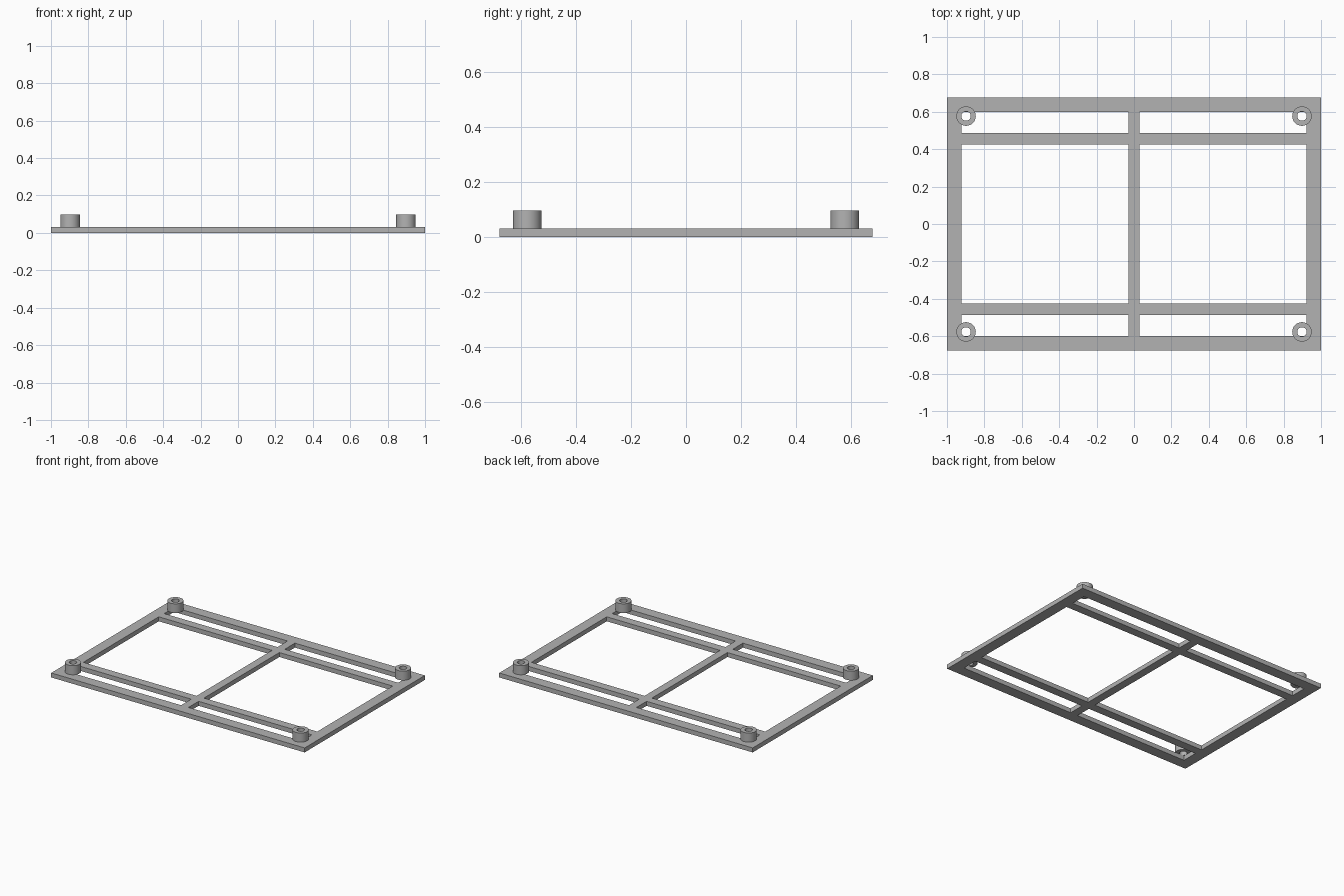
import bpy
import bmesh
from math import cos, sin, tau

cube = bpy.data.objects.get("Cube")
if cube:
    bpy.data.objects.remove(cube, do_unlink=True)

THICK = 0.032
POST_TOP = 0.097

grey = bpy.data.materials.new("plain grey")
grey.use_nodes = True
grey.diffuse_color = (0.45, 0.45, 0.45, 1)
grey.node_tree.nodes["Principled BSDF"].inputs["Base Color"].default_value = (0.45, 0.45, 0.45, 1)


def add_object(name, bm):
    bmesh.ops.recalc_face_normals(bm, faces=bm.faces)
    mesh = bpy.data.meshes.new(name)
    bm.to_mesh(mesh)
    bm.free()
    mesh.materials.append(grey)
    obj = bpy.data.objects.new(name, mesh)
    bpy.context.collection.objects.link(obj)
    return obj


def extrude_up(bm, height):
    """Turn a flat sheet into a closed solid."""
    result = bmesh.ops.extrude_face_region(bm, geom=bm.faces[:], use_keep_orig=True)
    top = [v for v in result["geom"] if isinstance(v, bmesh.types.BMVert)]
    bmesh.ops.translate(bm, verts=top, vec=(0, 0, height))


# Flat frame: a grid of bars, leaving out the cells that are openings
half_x = [0.029, 0.923, 1.0]
half_y = [0.425, 0.486, 0.6, 0.677]
xs = [-x for x in reversed(half_x)] + half_x
ys = [-y for y in reversed(half_y)] + half_y
bm = bmesh.new()
grid = [[bm.verts.new((x, y, 0)) for y in ys] for x in xs]
for i in range(len(xs) - 1):
    for j in range(len(ys) - 1):
        if i % 2 == 1 and j % 2 == 1:
            continue
        bm.faces.new((grid[i][j], grid[i + 1][j], grid[i + 1][j + 1], grid[i][j + 1]))
extrude_up(bm, THICK)
add_object("frame", bm)


# Hollow mounting posts standing on the frame corners
def add_post(name, x, y, outer=0.052, inner=0.025, sides=48):
    bm = bmesh.new()
    rings = [[bm.verts.new((r * cos(tau * k / sides), r * sin(tau * k / sides), 0))
              for k in range(sides)] for r in (inner, outer)]
    for k in range(sides):
        n = (k + 1) % sides
        bm.faces.new((rings[0][k], rings[1][k], rings[1][n], rings[0][n]))
    extrude_up(bm, POST_TOP - THICK)
    post = add_object(name, bm)
    post.location = (x, y, THICK)
    bpy.ops.object.select_all(action='DESELECT')
    post.select_set(True)
    bpy.context.view_layer.objects.active = post
    bpy.ops.object.shade_smooth_by_angle()


for side, x in (("left", 0.898), ("right", -0.898)):
    for end, y in (("front", -0.577), ("back", 0.577)):
        add_post(f"{end}_{side}_post", x, y)
